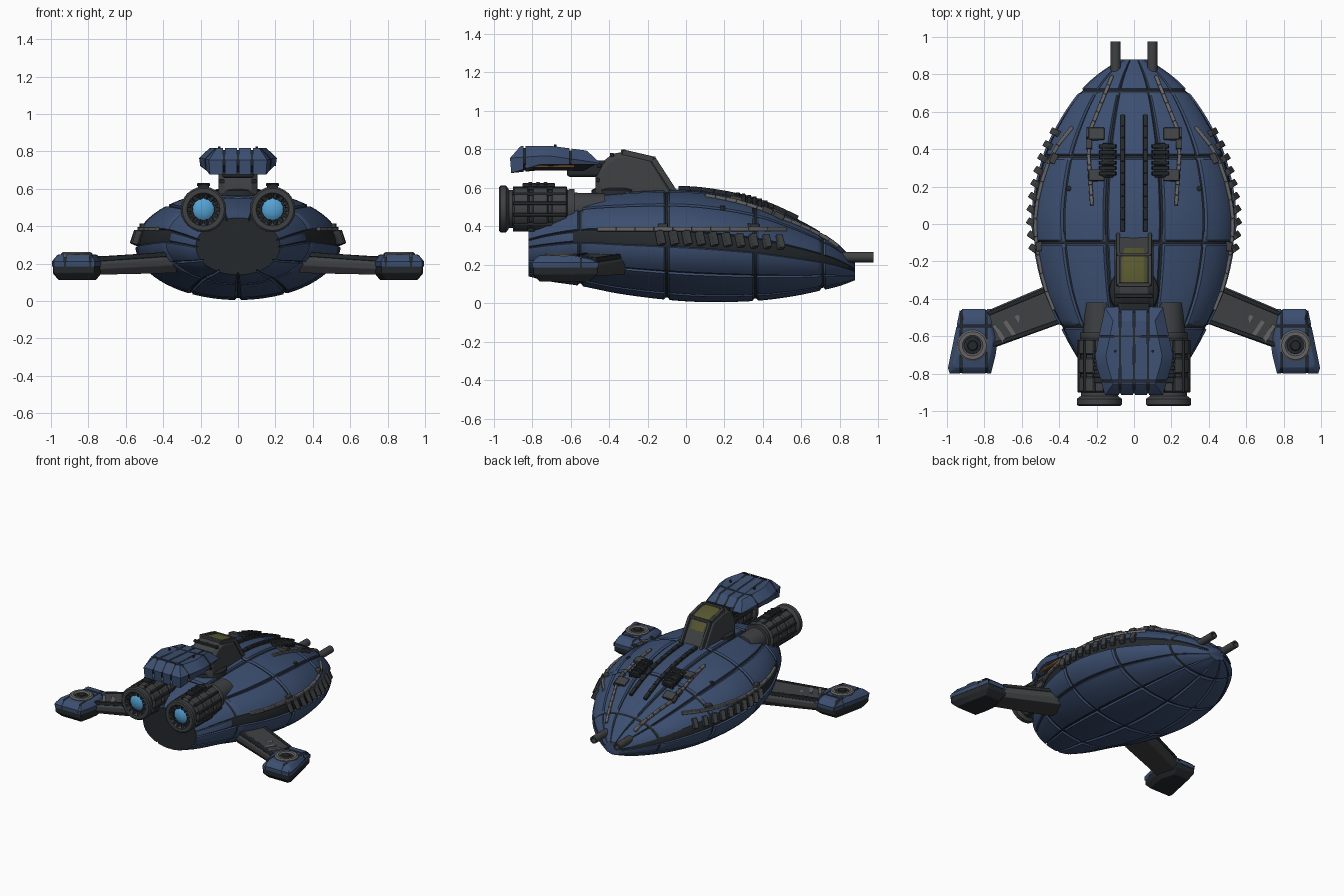
import bpy, bmesh, math
from mathutils import Vector, Matrix

if "Cube" in bpy.data.objects:
    bpy.data.objects.remove(bpy.data.objects["Cube"])

def material(name, r, g, b):
    m = bpy.data.materials.new(name)
    m.diffuse_color = (r, g, b, 1)
    m.use_nodes = True
    m.node_tree.nodes["Principled BSDF"].inputs["Base Color"].default_value = m.diffuse_color
    return m

BLUE = material("blue_paint", .045, .078, .165)
DARK = material("dark_metal", .018, .022, .025)
GREY = material("mid_metal", .05, .052, .056)
LIGHT = material("light_metal", .13, .13, .135)
GLOW = material("engine_glow", .09, .36, .65)
GLASS = material("olive_glass", .10, .10, .03)
COPPER = material("copper", .25, .09, .03)

def finish(name, bm, mats, mirror=False, bevel=0, angle=32):
    bmesh.ops.recalc_face_normals(bm, faces=bm.faces)
    me = bpy.data.meshes.new(name)
    bm.to_mesh(me)
    bm.free()
    for m in mats:
        me.materials.append(m)
    me.polygons.foreach_set("use_smooth", [True] * len(me.polygons))
    me.set_sharp_from_angle(angle=math.radians(angle))
    ob = bpy.data.objects.new(name, me)
    bpy.context.collection.objects.link(ob)
    if mirror:
        ob.modifiers.new("mirror", "MIRROR").use_mirror_merge = False
    if bevel:
        b = ob.modifiers.new("bevel", "BEVEL")
        b.width, b.segments = bevel, 2
    return ob

def loft_bm(rings, caps=True):
    bm = bmesh.new()
    vs = [[bm.verts.new(p) for p in r] for r in rings]
    n = len(vs[0])
    for a, b in zip(vs, vs[1:]):
        for i in range(n):
            bm.faces.new((a[i], a[(i + 1) % n], b[(i + 1) % n], b[i]))
    if caps:
        bm.faces.new(vs[0])
        bm.faces.new(vs[-1])
    return bm

def loft(name, rings, mat, seams=(), gap=.005, **kw):
    """Loft rings; seams are (axis, position) slots cut out of the shell."""
    bm = loft_bm(rings)
    bmesh.ops.recalc_face_normals(bm, faces=bm.faces)
    for axis, pos in seams:
        no = Vector([float(i == axis) for i in range(3)])
        for d in (-gap, gap):
            bmesh.ops.bisect_plane(bm, geom=bm.verts[:] + bm.edges[:] + bm.faces[:], plane_co=no * (pos + d), plane_no=no)
        cut = [f for f in bm.faces if abs(f.calc_center_median()[axis] - pos) < gap * .9]
        bmesh.ops.delete(bm, geom=cut, context="FACES")
    return finish(name, bm, [mat], **kw)

def outline(pts, z, s=1.0):
    c = sum((Vector(p) for p in pts), Vector((0, 0))) / len(pts)
    return [(*(c + (Vector(p) - c) * s), z) for p in pts]

def boxes(name, items, mat, mirror=False, bevel=.004):
    """Boxes joined in one mesh: (start, end, width, height) beams."""
    bm = bmesh.new()
    for a, b, w, h in items:
        a, b = Vector(a), Vector(b)
        d = b - a
        m = Matrix.Translation((a + b) / 2) @ d.to_track_quat('Y', 'Z').to_matrix().to_4x4()
        bmesh.ops.create_cube(bm, size=1, matrix=m @ Matrix.Diagonal((w, d.length, h, 1)))
    return finish(name, bm, [mat], mirror, bevel)

def lathe(name, prof, c, mat, axis='Y', n=40, **kw):
    rings = []
    for t, r in prof:
        ring = []
        for i in range(n):
            a = 2 * math.pi * i / n
            u, v = r * math.cos(a), r * math.sin(a)
            ring.append((c[0] + u, c[1] + t, c[2] + v) if axis == 'Y' else (c[0] + u, c[1] + v, c[2] + t))
        rings.append(ring)
    return finish(name, loft_bm(rings), [mat], **kw)

# Hull stations: y, half width, bottom, top
ST = [(-.82, .225, .14, .445), (-.72, .30, .115, .50), (-.55, .395, .09, .555), (-.35, .485, .05, .58),
      (-.1, .54, .018, .592), (.1, .545, .006, .582), (.36, .49, .012, .53), (.55, .40, .035, .452),
      (.71, .29, .068, .365), (.8, .195, .09, .30), (.88, .075, .12, .215)]

def station(y):
    i = max(0, min(len(ST) - 2, next((k - 1 for k in range(1, len(ST)) if y <= ST[k][0]), len(ST) - 2)))
    def slope(k, c):
        a, b = ST[max(0, k - 1)], ST[min(len(ST) - 1, k + 1)]
        return (b[c] - a[c]) / (b[0] - a[0])
    p, q = ST[i], ST[i + 1]
    L = q[0] - p[0]
    t = (y - p[0]) / L
    return [(2*t**3 - 3*t*t + 1) * p[c] + (t**3 - 2*t*t + t) * L * slope(i, c) + (3*t*t - 2*t**3) * q[c]
            + (t**3 - t*t) * L * slope(i + 1, c) for c in (1, 2, 3)]

def ring_pt(y, a, sink=0.0):
    w, b, t = station(y)
    return Vector(((w - sink) * math.cos(a), y, (b + t) / 2 + ((t - b) / 2 - sink) * math.sin(a)))

def top(x, y, up=0.0):
    w, b, t = station(y)
    return Vector((x, y, (b + t) / 2 + (t - b) / 2 * math.sqrt(max(0, 1 - (x / w) ** 2)) + up))

def side(y, z, out=0.0):
    w, b, t = station(y)
    return Vector((w * math.sqrt(max(0, 1 - ((z - (b + t) / 2) * 2 / (t - b)) ** 2)) + out, y, z))

# Hull with panel grooves and a dark recessed side belt
GY = [-.55, -.1, .36, .71]
half = [74, 46, -30, -62]
GA = [math.radians(d) for h in half for d in (h, 180 - h)] + [math.radians(-90)]
BELT = [(math.radians(-1), math.radians(14)), (math.radians(166), math.radians(181))]
def samples(lo, hi, n, marks, w):
    base = [lo + (hi - lo) * i / n for i in range(n + 1)]
    base = [b for b in base if all(abs(b - m) > w * 1.3 for m in marks)]
    return sorted(base + [m + k * w for m in marks for k in (-1, -.4, .4, 1)])
def groove(v, marks, w):
    return any(abs(v - m) < w * .5 for m in marks)
WY, WA = .015, .03
edges = [e for b in BELT for e in b]
ys = samples(-.82, .88, 44, GY, WY)
an = samples(math.radians(-100), math.radians(260), 72, GA + edges, WA)[:-1]
def sunk(y, a):
    belt = any(lo < a < hi for lo, hi in BELT) and -.6 < y < .87
    return .012 if groove(y, GY, WY) or groove(a, GA, WA) or belt or groove(a, edges, WA) else 0
bm = loft_bm([[ring_pt(y, a, sunk(y, a)) for a in an] for y in ys])
n = len(an)
for k, f in enumerate(bm.faces):
    i, j = divmod(k, n)
    if i >= len(ys) - 1:
        f.material_index = 1 if k == (len(ys) - 1) * n else 0
        continue
    y, a = (ys[i] + ys[i + 1]) / 2, (an[j] + an[(j + 1) % n]) / 2
    f.material_index = int(j < n - 1 and sunk(y, a) > 0)
finish("hull", bm, [BLUE, DARK], angle=40)

# Side belt: long rail, vent ribs, clamps
yr = [-.46 + .98 * i / 10 for i in range(11)]
boxes("side_rail", [(side(a, .385, .004), side(b, .385, .004), .02, .022) for a, b in zip(yr, yr[1:])], LIGHT, True)
boxes("side_vents", [(side(y, .375 - .05 * max(0, y), .004), side(y + .015, .305 - .04 * max(0, y), .008), .035, .035)
                     for y in [-.14 + .069 * i for i in range(10)]], GREY, True)
boxes("side_clamps", [(side(y - .025, .40), side(y + .025, .40), .035, .03) for y in (-.12, .35)], GREY, True)

# Deck: twin rails, folded bars, vent blocks, brackets, studs
def strip(x0, y0, x1, y1, n, w, h, up):
    p = [top(x0 + (x1 - x0) * i / n, y0 + (y1 - y0) * i / n, up) for i in range(n + 1)]
    return [(a, b, w, h) for a, b in zip(p, p[1:])]
boxes("deck_rails", strip(.06, -.04, .06, .58, 10, .024, .03, .006), DARK, True)
boxes("deck_bars", strip(.118, .79, .235, .5, 6, .02, .02, .006) + strip(.235, .5, .243, .37, 3, .02, .02, .006)
      + strip(.243, .37, .225, .1, 5, .02, .02, .006), LIGHT, True)
boxes("deck_vents", [(top(.095, y, .012), top(.185, y, .012), .02, .035) for y in [.27 + .029 * i for i in range(6)]]
      + strip(.14, .25, .14, .43, 3, .06, .02, .012), DARK, True)
boxes("deck_brackets", [(top(.2, y, .008), top(.2, y + .06, .008), .085, .03) for y in (.23, .45)]
      + [(top(.24, y, .01), top(.24, y + .05, .01), .03, .03) for y in (.46, .40)], GREY, True)
lathe("deck_stud", [(-.02, .014), (.006, .014), (.01, .008)], top(.35, .19), DARK, 'Z', 12, mirror=True)

# Nose guns
lathe("nose_gun", [(-.12, .027), (.12, .027), (.12, .017), (.07, .017)], (.098, .855, .24), GREY, n=20, mirror=True)

# Engines
C = (.185, 0, .49)
prof = [(-.42, .08), (-.58, .085), (-.58, .105), (-.60, .105)]
for y in (-.615, -.715, -.815):
    prof += [(y, .098), (y - .008, .116), (y - .078, .116), (y - .086, .098)]
prof += [(-.93, .1)]
lathe("engine_body", prof, C, GREY, mirror=True)
lathe("engine_nozzle", [(-.92, .1), (-.935, .121), (-.965, .121), (-.972, .112), (-.972, .088), (-.955, .078), (-.935, .07)],
      C, GREY, mirror=True)
lathe("engine_glow", [(-.93, .062), (-.945, .06), (-.957, .045), (-.963, .022), (-.965, .003)], C, GLOW, mirror=True)
def polar(r, a, y):
    return (C[0] + r * math.cos(a), y, C[2] + r * math.sin(a))
boxes("engine_spokes", [(polar(.058, a, -.955), polar(.09, a, -.962), .012, .02)
                        for a in [math.tau * i / 14 for i in range(14)]], DARK, True, 0)
boxes("engine_ribs", [(polar(.112, a, -.62), polar(.112, a, -.9), .018, .018)
                      for a in [math.tau * (i + .5) / 12 for i in range(12)]], DARK, True)
boxes("engine_top_block", [((.185, -.85, .615), (.185, -.68, .615), .06, .018)]
      + [((.15, y, .622), (.22, y, .622), .02, .016) for y in (-.81, -.77, -.73)], DARK, True)

# Wing arms
def arm(x, y0, y1, zb, zt, c=.025):
    m = (zb + zt) / 2
    return [(x, y0, m + .015), (x, y0 - c, zt), (x, y1 + c, zt), (x, y1, m + .015),
            (x, y1, m - .015), (x, y1 + c, zb), (x, y0 - c, zb), (x, y0, m - .015)]
loft("wing_arm", [arm(.33, -.27, -.51, .15, .262), arm(.80, -.47, -.68, .14, .228)], GREY, mirror=True, bevel=.004)
boxes("arm_edges", [((.36, -.305, .25), (.78, -.48, .224), .022, .025), ((.38, -.515, .25), (.78, -.655, .222), .022, .025)], DARK, True)
boxes("arm_slots", [((x, -.60 + o, .234), (x + .06, -.51 + o, .236), .022, .012) for x, o in ((.57, .02), (.63, -.01), (.69, -.03))], LIGHT, True, 0)

# Wing pods: dark core with split blue armour
POD = [(.765, -.455), (.93, -.455), (.96, -.60), (.995, -.77), (.985, -.80), (.765, -.80), (.74, -.70), (.725, -.6)]
loft("pod_core", [outline(POD, .112, .74), outline(POD, .15, .97), outline(POD, .205, .97), outline(POD, .236, .8)],
     DARK, mirror=True, bevel=.004)
loft("pod_armour", [outline(POD, .185, .99), outline(POD, .212, 1), outline(POD, .245, .8), outline(POD, .248, .76)],
     BLUE, seams=[(0, .79), (0, .925), (1, -.545)], mirror=True)
lathe("pod_ring", [(.0, .084), (.018, .084), (.026, .074), (.026, .055), (.016, .046), (.0, .044)], (.863, -.65, .236), LIGHT, 'Z', 32, mirror=True)
lathe("pod_hub", [(0, .046), (.017, .044), (.02, .028), (.026, .024), (.026, .005)], (.863, -.65, .236), DARK, 'Z', 24, mirror=True)

# Cockpit turret, lofted sideways from its profile
PR = [(-.06, .57), (-.175, .752), (-.32, .787), (-.38, .778), (-.44, .73), (-.47, .67), (-.47, .56)]
def slab(w, grow=1.0, bevel=.025, pr=PR):
    cy, cz = -.28, .60
    g = [[(x, cy + (y - cy) * s, cz + (z - cz) * s) for y, z in pr]
         for x, s in ((-w, grow * (1 - bevel * 5)), (-w + .03, grow), (w - .03, grow), (w, grow * (1 - bevel * 5)))]
    return g
loft("cockpit_body", slab(.103), GREY, bevel=.004)
GL = [(-.085, .60), (-.175, .762), (-.32, .797), (-.32, .70), (-.15, .62)]
loft("cockpit_glass", slab(.082, 1.0, .02, GL), GLASS, seams=[(1, -.165)], bevel=.003)
boxes("cockpit_frame", [((-.09, -.165, .752), (.09, -.165, .752), .014, .022), ((-.085, -.325, .785), (.085, -.325, .785), .025, .03)]
      + [(a, b, .02, .03) for s in (-.085, .085) for a, b in (((s, -.055, .57), (s, -.17, .748)), ((s, -.17, .748), (s, -.33, .785)))], GREY)
ribs = [(-.46, .64), (-.45, .715), (-.385, .772)]
boxes("cockpit_ribs", [((-.1, y, z), (.1, y, z), .02, .02) for y, z in ribs], DARK)
lathe("turret_base", [(-.05, .14), (.012, .13), (.022, .11)], (0, -.36, .578), DARK, 'Z', 32)

# Raised head above the engines
HEAD = [(-.155, -.445), (.155, -.445), (.208, -.70), (.2, -.76), (.155, -.915), (-.155, -.915), (-.2, -.76), (-.208, -.70)]
def head(z, s, front=0.0):
    return [(x, y, zz + (front if y < -.85 else 0) - (max(0, y + .66) * .17 if z > .74 else 0)) for x, y, zz in outline(HEAD, z, s)]
loft("head_core", [head(.69, .66, -.005), head(.725, .93), head(.76, .96), head(.808, .72)], DARK, bevel=.004)
loft("head_armour", [head(.722, .97, -.045), head(.765, 1, -.01), head(.812, .76), head(.818, .72)], BLUE,
     seams=[(0, -.075), (0, .075), (0, 0), (1, -.60), (1, -.84)])
boxes("head_pipe", [((.165, -.84, .712), (.165, -.58, .712), .02, .014)], COPPER, True)
boxes("head_neck", [((0, -.62, .70), (0, -.40, .70), .17, .085)], DARK, bevel=.015)
lathe("head_studs", [(0, .007), (.016, .007)], (.10, -.68, .81), DARK, 'Z', 10, mirror=True)
